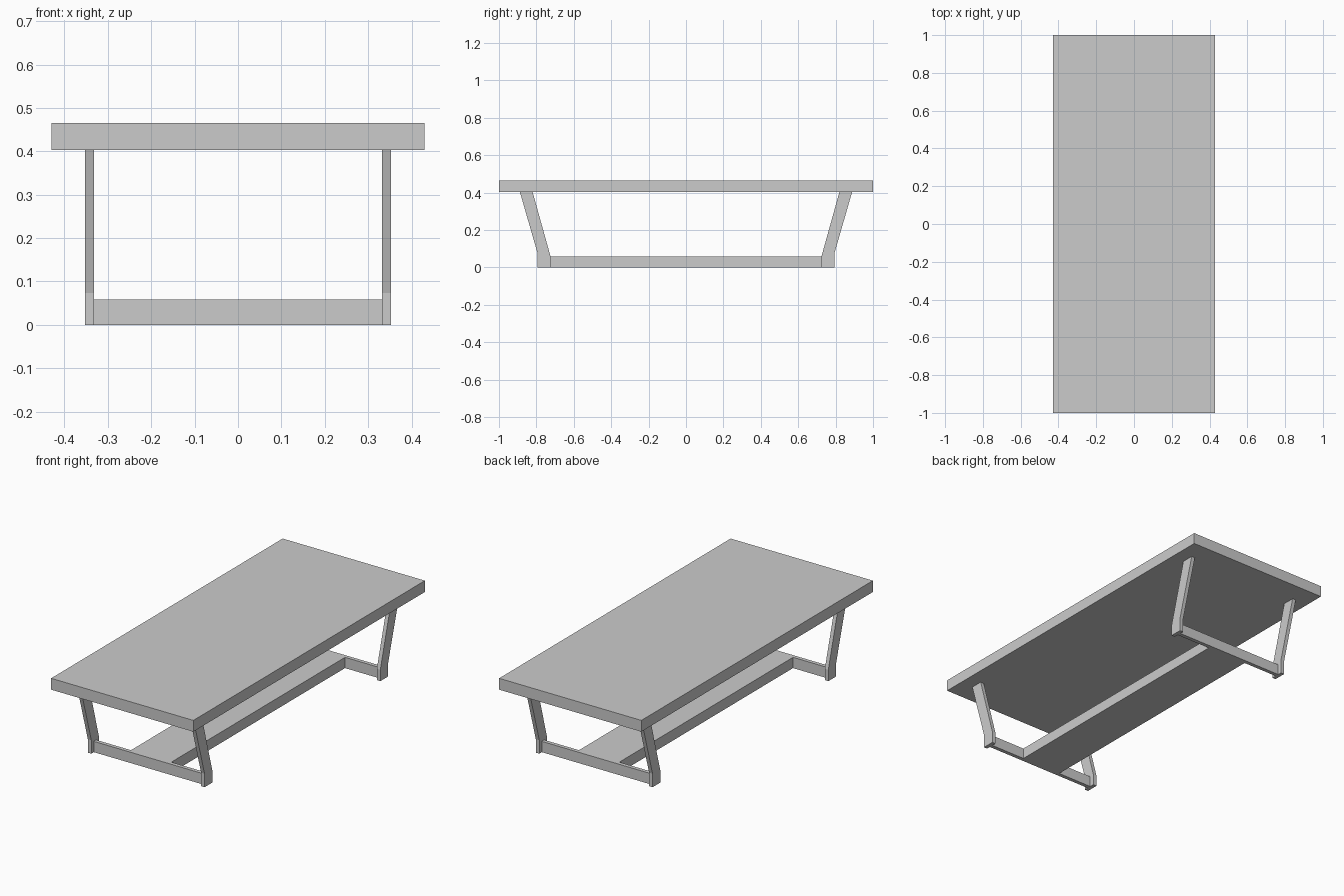
import bpy

if "Cube" in bpy.data.objects:
    bpy.data.objects.remove(bpy.data.objects["Cube"])


def make_object(name, verts, faces):
    mesh = bpy.data.meshes.new(name)
    mesh.from_pydata(verts, [], faces)
    obj = bpy.data.objects.new(name, mesh)
    bpy.context.collection.objects.link(obj)
    # consistent outward normals
    import bmesh
    bm = bmesh.new()
    bm.from_mesh(mesh)
    bmesh.ops.recalc_face_normals(bm, faces=bm.faces)
    bm.to_mesh(mesh)
    bm.free()
    return obj


def prism(name, profile, x0, x1):
    """Extrude a closed (y, z) profile from x0 to x1."""
    n = len(profile)
    verts = [(x, y, z) for x in (x0, x1) for y, z in profile]
    faces = [tuple(range(n)), tuple(range(n, 2 * n))]
    faces += [(i, (i + 1) % n, n + (i + 1) % n, n + i) for i in range(n)]
    return make_object(name, verts, faces)


def box(name, x0, x1, y0, y1, z0, z1):
    return prism(name, [(y0, z0), (y1, z0), (y1, z1), (y0, z1)], x0, x1)


TOP_Z, UNDER_Z, BAR_H = 0.465, 0.403, 0.059

# Table top
box("table_top", -0.43, 0.43, -1, 1, UNDER_Z, TOP_Z)

# Bent legs: short upright foot, then leaning outwards
leg = [(0.725, 0), (0.793, 0), (0.793, 0.074),
       (0.888, UNDER_Z), (0.82, UNDER_Z), (0.725, 0.062)]
for end, sy in (("front", -1), ("back", 1)):
    profile = [(sy * y, z) for y, z in leg]
    for side, sx in (("left", -1), ("right", 1)):
        prism(f"{end}_{side}_leg", profile, sx * 0.332, sx * 0.353)
    # Thin crossbar joining the two feet
    y0, y1 = sorted((sy * 0.75, sy * 0.771))
    box(f"{end}_crossbar", -0.332, 0.332, y0, y1, 0, BAR_H)

# Wide low stretcher between the crossbars
box("stretcher", -0.122, 0.122, -0.75, 0.75, 0, BAR_H)
